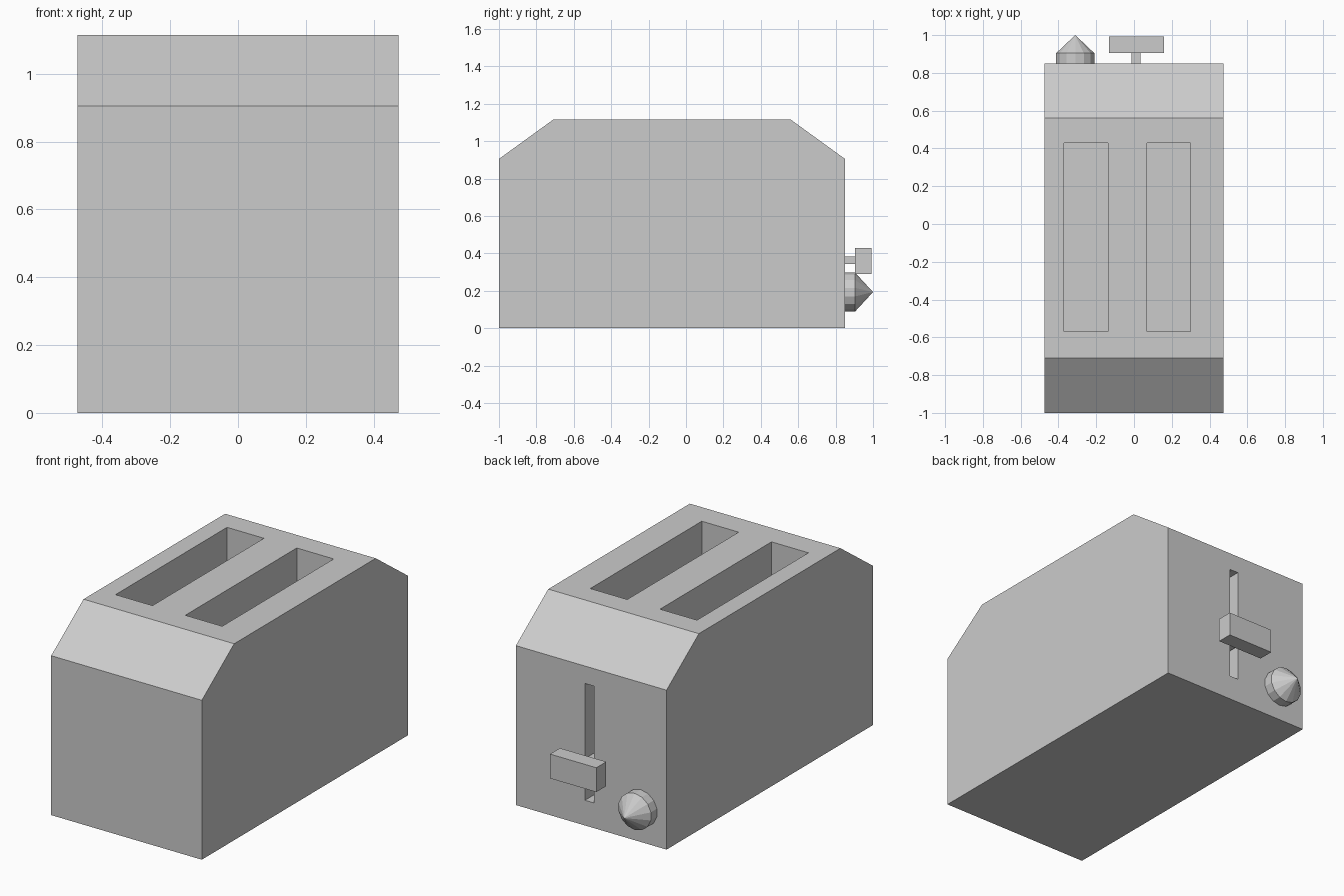
import bpy, bmesh
from math import pi
from mathutils import Matrix, Vector

if "Cube" in bpy.data.objects:
    bpy.data.objects.remove(bpy.data.objects["Cube"])


def finish(name, bm):
    bmesh.ops.recalc_face_normals(bm, faces=bm.faces)
    mesh = bpy.data.meshes.new(name)
    bm.to_mesh(mesh)
    bm.free()
    obj = bpy.data.objects.new(name, mesh)
    bpy.context.collection.objects.link(obj)
    return obj


def box(name, lo, hi):
    lo, hi = Vector(lo), Vector(hi)
    bm = bmesh.new()
    bmesh.ops.create_cube(bm, size=1, matrix=Matrix.Translation((lo + hi) / 2)
                          @ Matrix.Diagonal((hi - lo).to_4d()))
    return finish(name, bm)


def cut(target, cutter):
    cutter.hide_render = True
    mod = target.modifiers.new(cutter.name, 'BOOLEAN')
    mod.operation = 'DIFFERENCE'
    mod.solver = 'EXACT'
    mod.object = cutter
    bpy.context.view_layer.objects.active = target
    bpy.ops.object.modifier_apply(modifier=mod.name)
    bpy.data.objects.remove(cutter)


# Body: side profile (y, z) extruded across x
profile = [(-1, 0), (0.85, 0), (0.85, 0.905), (0.56, 1.115), (-0.71, 1.115), (-1, 0.905)]
bm = bmesh.new()
side = bm.faces.new([bm.verts.new((-0.473, y, z)) for y, z in profile])
ext = bmesh.ops.extrude_face_region(bm, geom=[side], use_keep_orig=True)
bmesh.ops.translate(bm, vec=(0.946, 0, 0),
                    verts=[v for v in ext['geom'] if isinstance(v, bmesh.types.BMVert)])
body = finish("body", bm)

# Bread slots in the top
for x in (-0.37, 0.068):
    cut(body, box("bread_slot_cutter", (x, -0.57, 0.3), (x + 0.232, 0.43, 1.3)))

# Lever track in the back
cut(body, box("lever_track_cutter", (-0.018, 0.70, 0.143), (0.039, 1.0, 0.806)))

# Lever: stem reaching into the track, and handle
box("lever_stem", (-0.012, 0.70, 0.343), (0.035, 0.905, 0.383))
box("lever_handle", (-0.132, 0.904, 0.29), (0.159, 0.993, 0.428))

# Dial: short 14-sided drum with a cone point, axis along +y
bm = bmesh.new()
drum = bmesh.ops.create_circle(bm, cap_ends=True, segments=14, radius=0.104)['verts']
base = bm.faces[:]
ext = bmesh.ops.extrude_face_region(bm, geom=base, use_keep_orig=True)['geom']
bmesh.ops.translate(bm, vec=(0, 0, 0.054),
                    verts=[v for v in ext if isinstance(v, bmesh.types.BMVert)])
cap = [f for f in ext if isinstance(f, bmesh.types.BMFace)]
tip = bmesh.ops.poke(bm, faces=cap)['verts']
for v in tip:
    v.co.z = 0.15
bm.transform(Matrix.Translation((-0.311, 0.85, 0.193)) @ Matrix.Rotation(-pi / 2, 4, 'X'))
finish("dial", bm)
